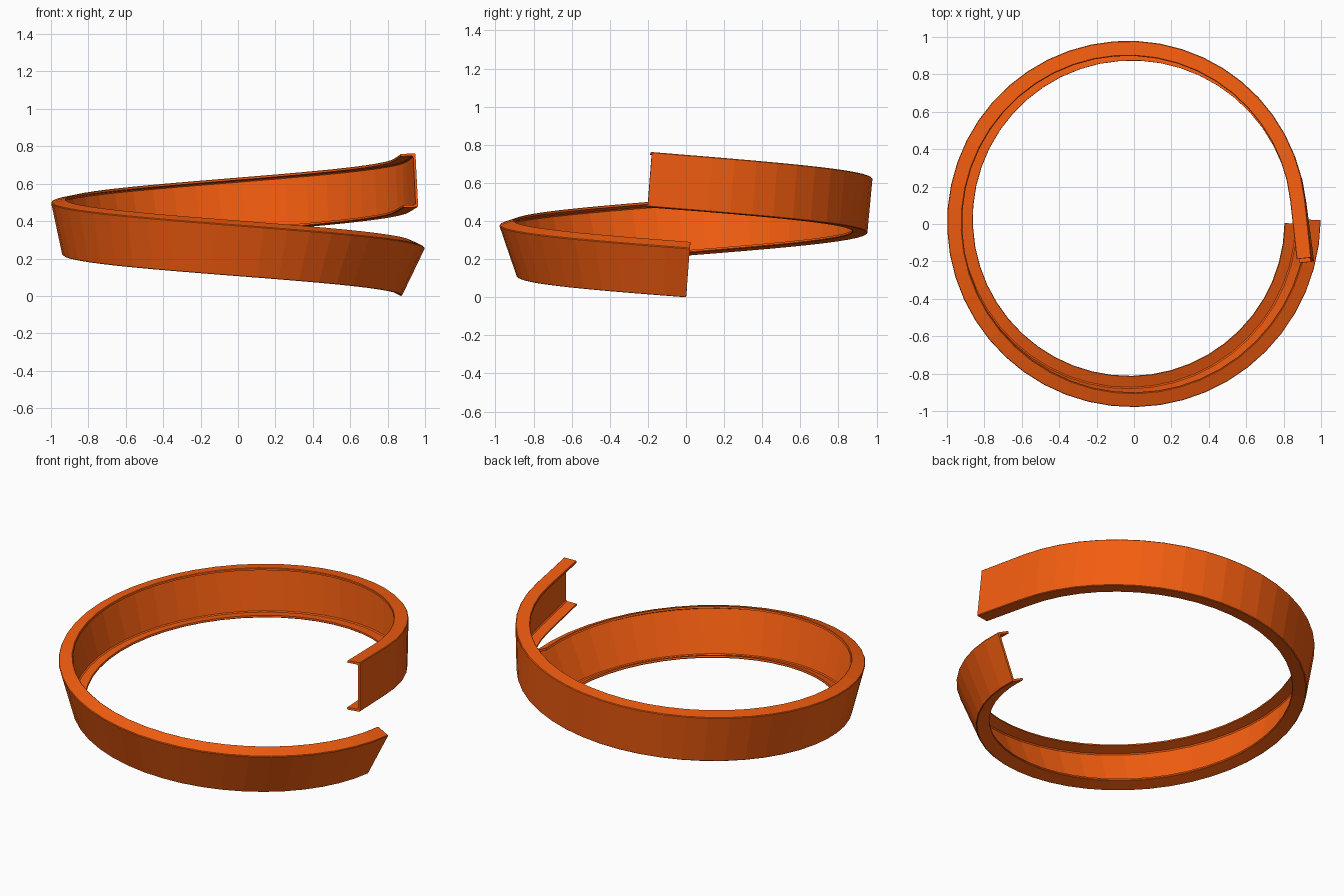
import bpy, bmesh
from math import sin, cos, tan, radians, pi
from mathutils import Vector

if "Cube" in bpy.data.objects:
    bpy.data.objects.remove(bpy.data.objects["Cube"])

WEB, FLANGE, T = 0.288, 0.08, 0.013
SEGS, ARC, TAIL = 48, radians(353), 0.315
CX, CY = -0.02, 0.02

# C-channel section: u = outward, v = up, origin at the top outer corner
top = [(0, -0.004), (-0.004, 0), (-FLANGE + 0.003, 0), (-FLANGE, -0.003),
       (-FLANGE, -T), (-T - 0.006, -T), (-T, -T - 0.006)]
profile = top + [(u, -WEB - v) for u, v in reversed(top)]


# plan path: one clockwise, shrinking turn and then a straight tail
def spiral(a):
    r = 1.02 - 0.02 * a / (pi / 2)
    return Vector((CX + r * cos(a), CY - r * sin(a), 0))


def plan_tangent(a):
    return (spiral(a + 0.001) - spiral(a - 0.001)).normalized()


path = []
tail_units = TAIL / 0.95
total = ARC + tail_units
for i in range(SEGS + 1):
    a = ARC * i / SEGS
    path.append((spiral(a), plan_tangent(a), a / total))
end, end_dir = spiral(ARC), plan_tangent(ARC)
for k in (0.5, 1.0):
    path.append((end + end_dir * TAIL * k, end_dir, (ARC + tail_units * k) / total))

# sweep the section along the rising path while it twists upright
bm = bmesh.new()
rings = []
for p, t, f in path:
    p = p + Vector((0, 0, 0.265 + 0.505 * f))
    lean = radians(25.6 - 28.0 * f)
    tangent = (t + Vector((0, 0, 0.082))).normalized()
    out = Vector((-t.y, t.x, 0))
    if out.dot(Vector((p.x - CX, p.y - CY, 0))) < 0:
        out = -out
    up = out.cross(tangent)
    if up.z < 0:
        up = -up
    u_axis = out * cos(lean) - up * sin(lean)
    v_axis = up * cos(lean) + out * sin(lean)
    rings.append([bm.verts.new(p + u_axis * u + v_axis * v) for u, v in profile])

n = len(profile)
for a, b in zip(rings, rings[1:]):
    for j in range(n):
        k = (j + 1) % n
        bm.faces.new((a[j], a[k], b[k], b[j]))
bm.faces.new(rings[0])
bm.faces.new(rings[-1])
bmesh.ops.recalc_face_normals(bm, faces=bm.faces)

# stand the channel on the ground
low = min(v.co.z for v in bm.verts)
bmesh.ops.translate(bm, verts=bm.verts, vec=(0, 0, -low))

mesh = bpy.data.meshes.new("curved_channel")
bm.to_mesh(mesh)
bm.free()
obj = bpy.data.objects.new("curved_channel", mesh)
bpy.context.collection.objects.link(obj)
mat = bpy.data.materials.new("orange")
mat.diffuse_color = (0.9, 0.11, 0.005, 1)
mat.use_nodes = True
mat.node_tree.nodes["Principled BSDF"].inputs["Base Color"].default_value = mat.diffuse_color
mesh.materials.append(mat)
